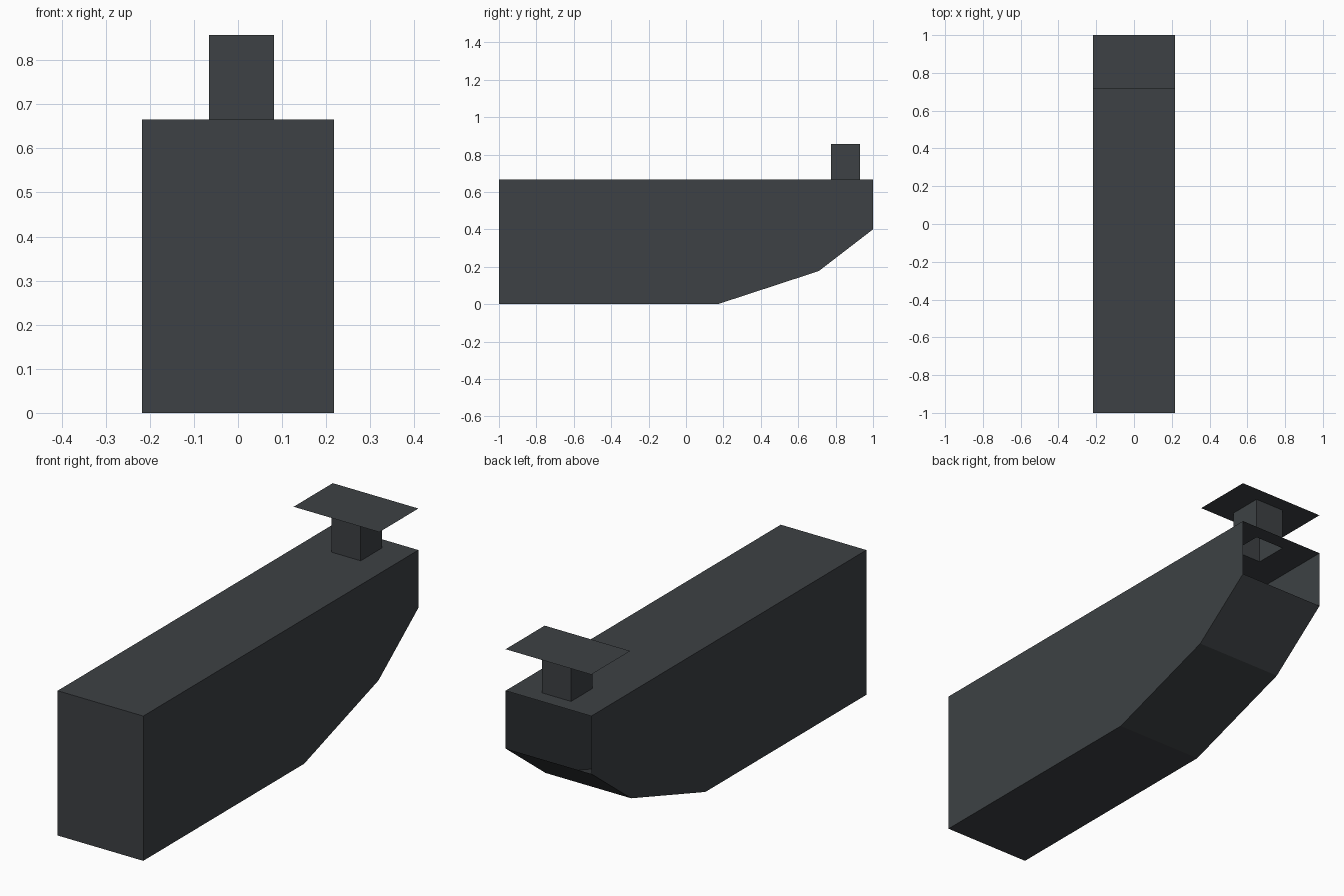
import bpy, bmesh

if "Cube" in bpy.data.objects:
    bpy.data.objects.remove(bpy.data.objects["Cube"])

W = 0.218            # half width of the hull
TOP = 0.666          # deck height
POST_TOP = 0.857
PX = (-0.066, 0.082) # post footprint
PY = (0.775, 0.93)

slate = bpy.data.materials.new("dark_slate")
slate.diffuse_color = (0.047, 0.053, 0.058, 1)
slate.use_nodes = True
slate.node_tree.nodes["Principled BSDF"].inputs["Base Color"].default_value = slate.diffuse_color


def make(name, quads):
    """Join a list of polygons into one flat-shaded sheet object."""
    bm = bmesh.new()
    for q in quads:
        bm.faces.new([bm.verts.new(p) for p in q])
    bmesh.ops.remove_doubles(bm, verts=bm.verts, dist=1e-5)
    bmesh.ops.recalc_face_normals(bm, faces=bm.faces)
    me = bpy.data.meshes.new(name)
    bm.to_mesh(me)
    bm.free()
    me.materials.append(slate)
    ob = bpy.data.objects.new(name, me)
    bpy.context.collection.objects.link(ob)
    return ob


def rect(x0, x1, y0, y1, z):
    return [(x0, y0, z), (x1, y0, z), (x1, y1, z), (x0, y1, z)]


# Hull shell: side walls, front wall and faceted underside; the back end is open
profile = [(-1, TOP), (-1, 0), (0.17, 0), (0.71, 0.177), (1, 0.4), (1, TOP)]
hull = [[(-W, y, z) for y, z in profile],
        [(W, y, z) for y, z in reversed(profile)]]
for (y0, z0), (y1, z1) in zip(profile[:4], profile[1:5]):
    hull.append([(-W, y0, z0), (W, y0, z0), (W, y1, z1), (-W, y1, z1)])
make("hull", hull)

# Deck with a square opening under the hollow post
xs = [-W, *PX, W]
ys = [-1, *PY, 1]
deck = make("deck", [rect(xs[i], xs[i + 1], ys[j], ys[j + 1], TOP)
                     for i in range(3) for j in range(3) if (i, j) != (1, 1)])
# Face the deck sheet upward
for f in deck.data.polygons:
    if f.normal.z < 0:
        f.flip()

# Hollow post: four walls
low = rect(*PX, *PY, TOP)
high = rect(*PX, *PY, POST_TOP)
post = make("post", [[low[i], low[(i + 1) % 4], high[(i + 1) % 4], high[i]]
                     for i in range(4)])

# Thin plate on the post
make("top_plate", [rect(-W, W, 0.716, 1, POST_TOP)])
